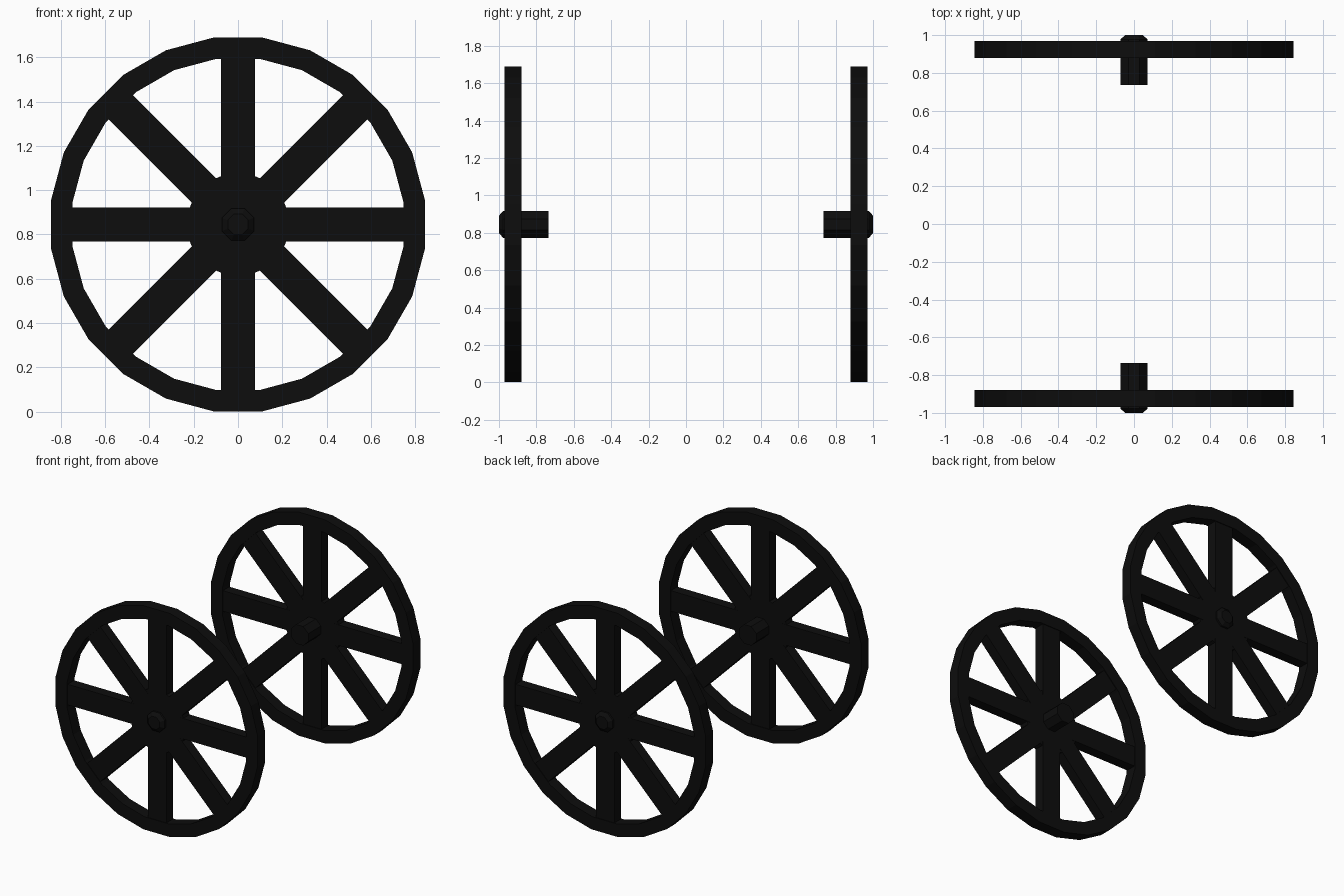
import bpy, bmesh, math
from mathutils import Matrix

if "Cube" in bpy.data.objects:
    bpy.data.objects.remove(bpy.data.objects["Cube"])

CZ = 0.845          # axle height
Y0, Y1 = 0.88, 0.97  # inner and outer face of the wheel

black = bpy.data.materials.new("black_paint")
black.diffuse_color = (0.004, 0.004, 0.004, 1)
black.use_nodes = True
black.node_tree.nodes["Principled BSDF"].inputs["Base Color"].default_value = black.diffuse_color


def finish(name, bm):
    """Make an object and mirror it to the other side of the axle."""
    bmesh.ops.recalc_face_normals(bm, faces=bm.faces)
    me = bpy.data.meshes.new(name)
    bm.to_mesh(me)
    bm.free()
    ob = bpy.data.objects.new(name, me)
    bpy.context.collection.objects.link(ob)
    me.materials.append(black)
    m = ob.modifiers.new("other_side", 'MIRROR')
    m.use_axis = (False, True, False)
    m.use_mirror_merge = False
    return ob


def lathe(name, profile, sides, closed):
    """Turn (radius, y) points around the axle with flat facets."""
    bm = bmesh.new()
    rings = []
    for r, y in profile:
        ring = []
        for i in range(sides):
            a = 2 * math.pi * (i + 0.5) / sides
            ring.append(bm.verts.new((r * math.cos(a), y, CZ + r * math.sin(a))))
        rings.append(ring)
    n = len(rings)
    for k in range(n if closed else n - 1):
        p, q = rings[k], rings[(k + 1) % n]
        for i in range(sides):
            j = (i + 1) % sides
            bm.faces.new((p[i], p[j], q[j], q[i]))
    if not closed:
        bm.faces.new(rings[0])
        bm.faces.new(rings[-1])
    return finish(name, bm)


# Rim
R, r = 0.851, 0.754
lathe("wheel_rim", [(r, Y0), (R, Y0), (R, Y1), (r, Y1)], 24, True)

# Central disc joining the spokes
lathe("hub_disc", [(0.235, Y0 + 0.008), (0.235, Y1 - 0.008)], 16, False)

# Axle hub with chamfered outer cap
lathe("axle_hub", [(0.078, 0.735), (0.078, 0.978), (0.05, 1.0)], 8, False)

# Eight spokes, four bars straight through the hub
bm = bmesh.new()
for i in range(4):
    mat = (Matrix.Translation((0, (Y0 + Y1) / 2, CZ))
           @ Matrix.Rotation(i * math.pi / 4, 4, 'Y')
           @ Matrix.Diagonal((1.56, 0.078, 0.155, 1)))
    bmesh.ops.create_cube(bm, size=1, matrix=mat)
finish("spokes", bm)
